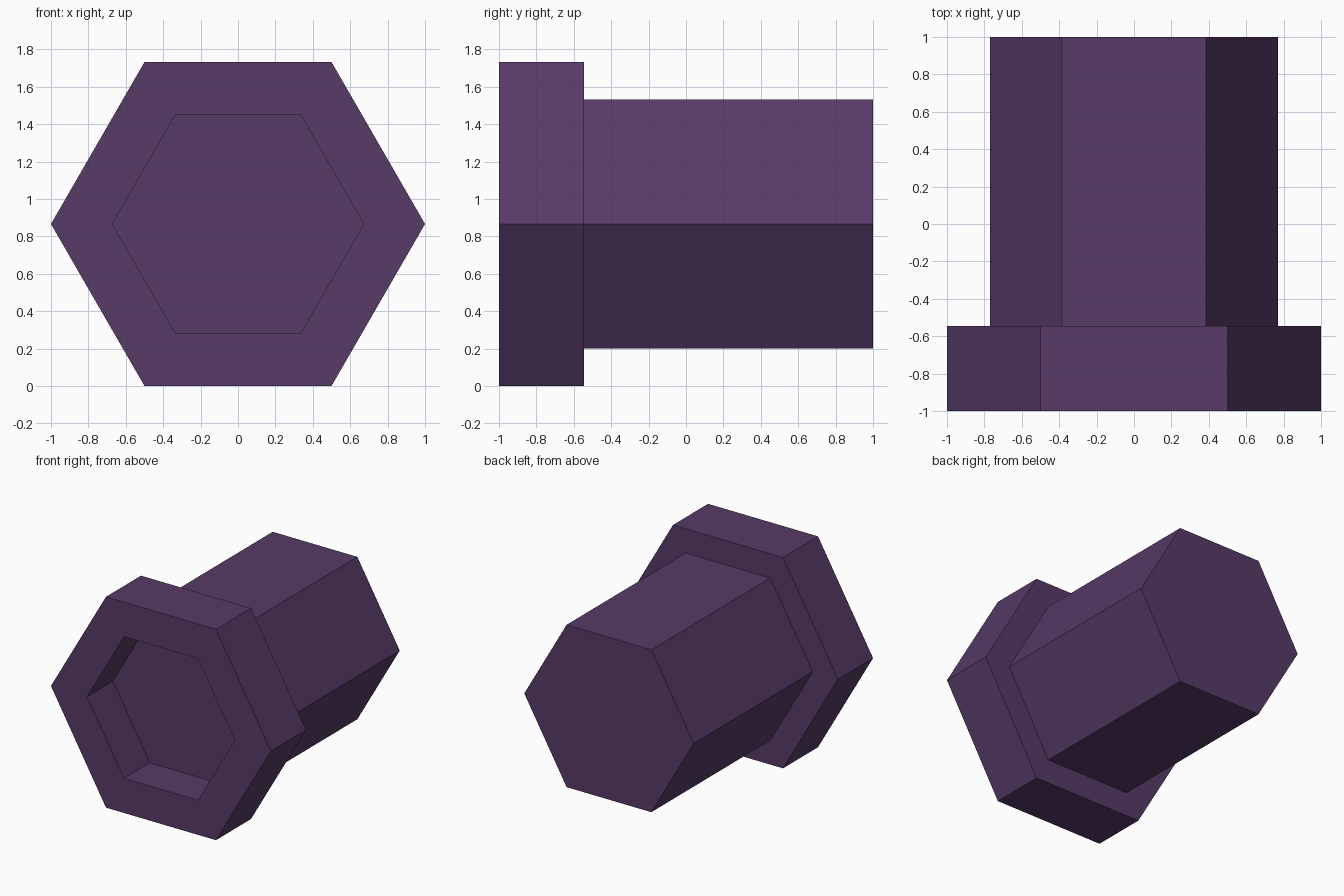
import bpy
import bmesh
from math import cos, sin, tau

SIDES = 6
AXIS_Z = 0.866      # height of the bolt axis
JOINT_Y = -0.545    # where the head meets the shaft
HEAD_R, SOCKET_R, SHAFT_R = 1.0, 0.672, 0.77

if "Cube" in bpy.data.objects:
    bpy.data.objects.remove(bpy.data.objects["Cube"])

purple = bpy.data.materials.new("dark_purple")
purple.use_nodes = True
colour = (0.095, 0.043, 0.136, 1)
purple.diffuse_color = colour
bsdf = next(n for n in purple.node_tree.nodes if n.type == 'BSDF_PRINCIPLED')
bsdf.inputs["Base Color"].default_value = colour


def hex_lathe(name, profile, cap_start=False, cap_end=False):
    """Sweep (radius, y) points into a six-sided flat-faced solid along y."""
    bm = bmesh.new()
    rings = [[bm.verts.new((r * cos(tau * k / SIDES), y,
                            AXIS_Z + r * sin(tau * k / SIDES)))
              for k in range(SIDES)] for r, y in profile]
    for a, b in zip(rings, rings[1:]):
        for k in range(SIDES):
            n = (k + 1) % SIDES
            bm.faces.new((a[k], b[k], b[n], a[n]))
    if cap_start:
        bm.faces.new(rings[0])
    if cap_end:
        bm.faces.new(rings[-1][::-1])
    mesh = bpy.data.meshes.new(name)
    bm.to_mesh(mesh)
    bm.free()
    mesh.materials.append(purple)
    obj = bpy.data.objects.new(name, mesh)
    bpy.context.collection.objects.link(obj)
    return obj


# Wide head with a hexagonal socket sunk into its front
hex_lathe("bolt_head", [(SOCKET_R, -0.665), (SOCKET_R, -1), (HEAD_R, -1),
                        (HEAD_R, JOINT_Y), (SHAFT_R, JOINT_Y)], cap_start=True)

# Long shaft running to the closed back end
hex_lathe("bolt_shaft", [(SHAFT_R, JOINT_Y), (SHAFT_R, 1)], cap_end=True)
